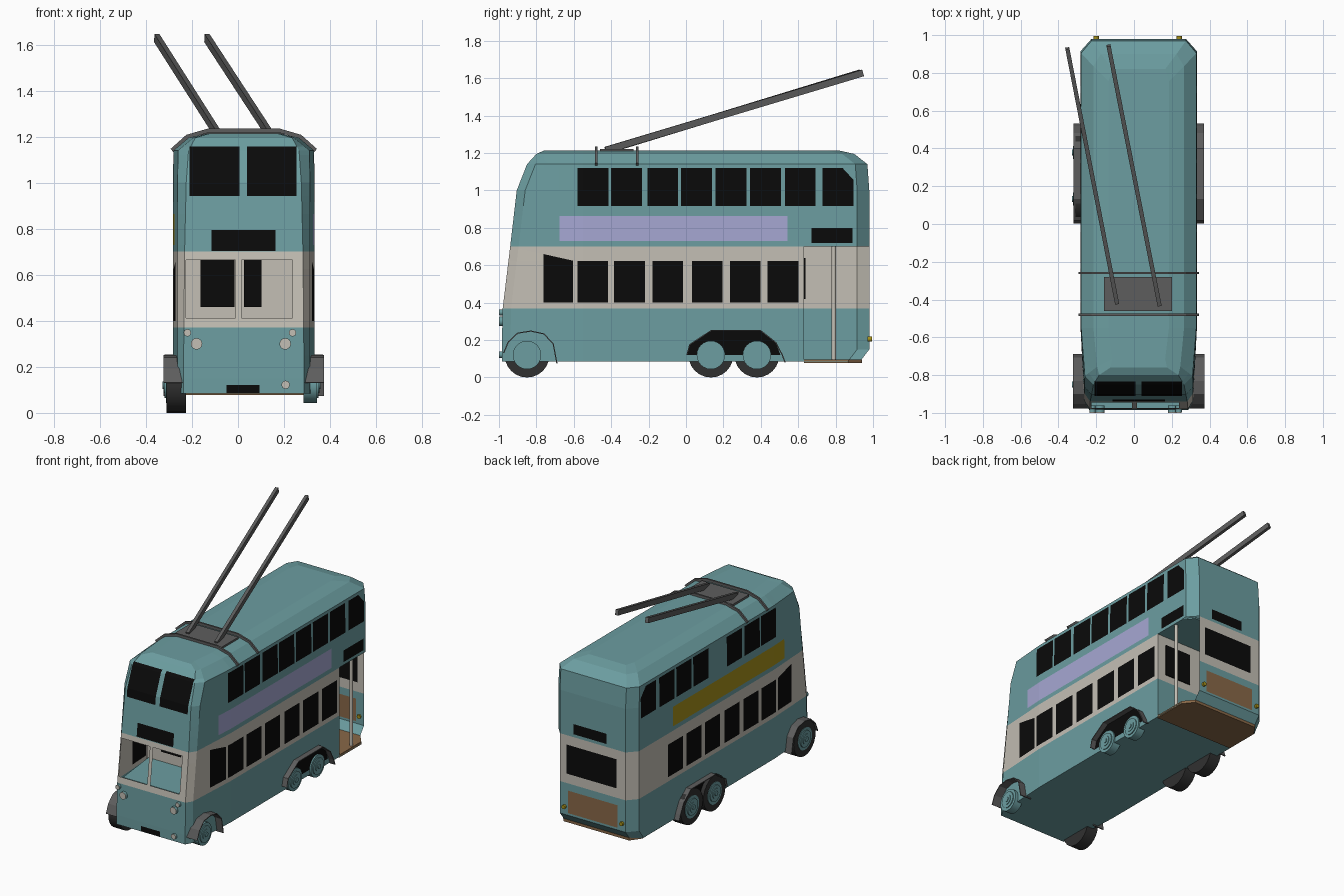
import bpy, bmesh, math
from mathutils import Vector, Matrix

if "Cube" in bpy.data.objects:
    bpy.data.objects.remove(bpy.data.objects["Cube"], do_unlink=True)

CX = 0.025  # body centreline; parts are modelled about it


def material(name, r, g, b):
    m = bpy.data.materials.new(name)
    m.use_nodes = True
    m.diffuse_color = (r, g, b, 1)
    m.node_tree.nodes["Principled BSDF"].inputs["Base Color"].default_value = (r, g, b, 1)
    return m


TEAL = material("teal_paint", 0.15, 0.34, 0.355)
CREAM = material("cream_paint", 0.55, 0.52, 0.46)
BLACK = material("black_glass", 0.003, 0.003, 0.003)
GREY = material("dark_grey_metal", 0.11, 0.11, 0.11)
TYRE = material("tyre_rubber", 0.03, 0.03, 0.03)
LILAC = material("lilac_panel", 0.38, 0.39, 0.65)
YELLOW = material("mustard_panel", 0.38, 0.28, 0.01)
BROWN = material("brown_wood", 0.25, 0.14, 0.065)
PALETTE = [TEAL, CREAM, BLACK, LILAC, YELLOW, BROWN]


def finish(name, bm, *mats):
    mesh = bpy.data.meshes.new(name)
    bm.to_mesh(mesh)
    bm.free()
    for m in mats:
        mesh.materials.append(m)
    obj = bpy.data.objects.new(name, mesh)
    obj.location.x = CX
    bpy.context.collection.objects.link(obj)
    return obj


def place(axis, a, b, c):
    """Point (a, b) in the plane across an axis, at c along it."""
    return [(c, a, b), (a, c, b), (a, b, c)][axis]


def prism(name, axis, pts, lo, hi, mat):
    bm = bmesh.new()
    ends = [[bm.verts.new(place(axis, a, b, c)) for a, b in pts] for c in (lo, hi)]
    for ring in ends:
        bm.faces.new(ring)
    for i in range(len(pts)):
        j = (i + 1) % len(pts)
        bm.faces.new((ends[0][i], ends[0][j], ends[1][j], ends[1][i]))
    bmesh.ops.recalc_face_normals(bm, faces=bm.faces)
    return finish(name, bm, mat)


def rect(a0, a1, b0, b1):
    return [(a0, b0), (a1, b0), (a1, b1), (a0, b1)]


def strip(name, axis, pts, lo, hi, mat, thick=0.01):
    """Bent sheet following an open path."""
    bm = bmesh.new()
    rows = [[bm.verts.new(place(axis, a, b, c)) for c in (lo, hi)] for a, b in pts]
    for p, q in zip(rows, rows[1:]):
        bm.faces.new((p[0], p[1], q[1], q[0]))
    obj = finish(name, bm, mat)
    mod = obj.modifiers.new("thickness", "SOLIDIFY")
    mod.thickness = thick
    mod.offset = 0
    return obj


def cylinder(name, start, end, radius, mat, sides=24):
    a, b = Vector(start), Vector(end)
    bm = bmesh.new()
    turn = (b - a).to_track_quat("Z", "Y").to_matrix().to_4x4()
    bmesh.ops.create_cone(bm, cap_ends=True, segments=sides, radius1=radius, radius2=radius,
                          depth=(b - a).length, matrix=Matrix.Translation((a + b) / 2) @ turn)
    obj = finish(name, bm, mat)
    bpy.ops.object.select_all(action="DESELECT")
    obj.select_set(True)
    bpy.context.view_layer.objects.active = obj
    bpy.ops.object.shade_smooth_by_angle(angle=math.radians(35))
    return obj


# Body shell: plan outlines stacked by height
# height, front y, rear y, half width, front half width, rear half width
LEVELS = [(0.085, -0.985, 0.93, 0.308, 0.262, 0.25), (0.15, -0.985, 0.98, 0.308, 0.262, 0.25),
          (0.37, -0.98, 0.98, 0.308, 0.26, 0.25), (0.70, -0.94, 0.98, 0.308, 0.257, 0.25),
          (1.0, -0.905, 0.98, 0.308, 0.25, 0.25), (1.14, -0.85, 0.97, 0.305, 0.24, 0.25),
          (1.195, -0.80, 0.90, 0.24, 0.21, 0.20), (1.213, -0.76, 0.82, 0.16, 0.15, 0.14)]
bm = bmesh.new()
rings = []
for z, yf, yr, hw, hf, hr in LEVELS:
    half = [(hf, yf), (hw - 0.02, yf + 0.045), (hw, -0.55), (hw, yr - 0.065), (hr, yr)]
    outline = half + [(-x, y) for x, y in reversed(half)]
    rings.append([bm.verts.new((x, y, z)) for x, y in outline])
for low, high in zip(rings, rings[1:]):
    for i in range(len(low)):
        j = (i + 1) % len(low)
        bm.faces.new((low[i], low[j], high[j], high[i]))
bm.faces.new(rings[0])
bm.faces.new(rings[-1])
bmesh.ops.recalc_face_normals(bm, faces=bm.faces)
for f in bm.faces:
    f.material_index = 1 if 0.37 < f.calc_center_median().z < 0.70 else 0

LEFT, RIGHT = Vector((1, 0, 0)), Vector((-1, 0, 0))
FRONT, BACK = Vector((0, -1, 0)), Vector((0, 1, 0))


def cut(side, pts, mat, limit=0.6):
    """Cut a convex outline into one side of the shell; paint it, or open it if no material."""
    u = 1 if side.x else 0
    cu = sum(p[0] for p in pts) / len(pts)
    cz = sum(p[1] for p in pts) / len(pts)
    planes = []
    for (a0, b0), (a1, b1) in zip(pts, pts[1:] + pts[:1]):
        co, n = Vector((0, 0, b0)), Vector((0, 0, a0 - a1))
        co[u], n[u] = a0, b1 - b0
        mid = Vector((0, 0, cz))
        mid[u] = cu
        n = n if n.dot(mid - co) < 0 else -n
        planes.append((co, n.normalized()))
    for co, n in planes:
        faces = [f for f in bm.faces if f.normal.dot(side) > limit]
        geom = faces + list({e for f in faces for e in f.edges}) + list({v for f in faces for v in f.verts})
        bmesh.ops.bisect_plane(bm, geom=geom, dist=1e-5, plane_co=co, plane_no=n)
        bm.normal_update()
    inside = [f for f in bm.faces if f.normal.dot(side) > limit
              and all((f.calc_center_median() - co).dot(n) < 1e-5 for co, n in planes)]
    if mat is None:
        bmesh.ops.delete(bm, geom=inside, context="FACES")
    else:
        for f in inside:
            f.material_index = PALETTE.index(mat)


# Side windows, panels and wheel wells
UPPER = [-0.58, -0.40, -0.207, -0.027, 0.158, 0.342, 0.528]
LOWER = [-0.58, -0.384, -0.18, 0.032, 0.235, 0.437]
WELL = [(0.005, 0.12), (0.02, 0.176), (0.133, 0.25), (0.40, 0.25), (0.48, 0.187), (0.505, 0.12)]
for side, panel in ((LEFT, LILAC), (RIGHT, YELLOW)):
    for i, y in enumerate(UPPER):
        if side == LEFT or i != 3:
            cut(side, rect(y, y + 0.165, 0.917, 1.12), BLACK)
    cut(side, [(0.73, 0.917), (0.896, 0.917), (0.896, 1.056), (0.837, 1.12), (0.73, 1.12)], BLACK)
    for y in LOWER:
        cut(side, rect(y, y + 0.164, 0.40, 0.624), BLACK)
    cut(side, [(-0.763, 0.40), (-0.603, 0.40), (-0.603, 0.624), (-0.763, 0.66)], BLACK)
    cut(side, rect(-0.677, 0.544, 0.73, 0.864), panel)
    cut(side, WELL, BLACK)
cut(LEFT, rect(0.672, 0.89, 0.72, 0.80), BLACK)

# Front windows, destination box, number plate and open windscreen
for a, b in ((-0.235, -0.018), (0.015, 0.229)):
    cut(FRONT, rect(a, b, 0.943, 1.157), BLACK, 0.3)
cut(FRONT, rect(-0.14, 0.138, 0.704, 0.795), BLACK)
cut(FRONT, rect(-0.075, 0.068, 0.087, 0.122), BLACK)
for a, b in ((-0.25, -0.035), (-0.01, 0.212)):
    cut(FRONT, rect(a, b, 0.413, 0.665), None)

# Rear windows, wooden panel and open platform
cut(BACK, rect(-0.105, 0.145, 0.72, 0.79), BLACK, 0.8)
cut(BACK, rect(-0.18, 0.20, 0.435, 0.635), BLACK, 0.8)
cut(BACK, rect(-0.19, 0.19, 0.165, 0.32), BROWN, 0.8)
cut(LEFT, rect(0.63, 1.0, 0.087, 0.70), None)
finish("body_shell", bm, *PALETTE)

# Driver's cab interior
CAB = [(-0.25, -0.93), (0.25, -0.93), (0.29, -0.59), (-0.29, -0.59)]
prism("cab_floor", 2, CAB, 0.38, 0.39, TEAL)
prism("cab_ceiling", 2, CAB, 0.69, 0.698, CREAM)
prism("cab_partition", 1, rect(-0.30, 0.30, 0.38, 0.70), -0.60, -0.59, CREAM)
for a, b in ((-0.188, -0.04), (0.0, 0.077)):
    prism("cab_partition_window", 1, rect(a, b, 0.46, 0.665), -0.607, -0.60, BLACK)

# Rear platform
PLATFORM = [(-0.30, 0.63), (0.306, 0.63), (0.306, 0.87), (0.25, 0.94), (-0.25, 0.94), (-0.30, 0.87)]
prism("platform_floor", 2, PLATFORM, 0.078, 0.097, BROWN)
prism("platform_ceiling", 2, PLATFORM, 0.70, 0.71, TEAL)
prism("platform_partition_lower", 1, rect(-0.305, 0.305, 0.09, 0.37), 0.622, 0.632, TEAL)
prism("platform_partition_upper", 1, rect(-0.305, 0.305, 0.37, 0.70), 0.622, 0.632, CREAM)
prism("platform_partition_window", 1, rect(0.04, 0.24, 0.42, 0.64), 0.632, 0.638, BLACK)
cylinder("platform_grab_pole", (0.285, 0.79, 0.085), (0.285, 0.79, 0.705), 0.012, CREAM, 12)

# Wheels: tyres on the right side only, hubs on both
for s, face in ((1, 0.315), (-1, 0.335)):
    for y in (-0.85, 0.133, 0.379):
        if s < 0:
            cylinder("tyre", (-0.25, y, 0.12), (-0.335, y, 0.12), 0.12, TYRE)
        for r, out in ((0.076, 0.003), (0.056, 0.009), (0.034, 0.013), (0.016, 0.018)):
            cylinder("wheel_hub", (s * 0.26, y, 0.12), (s * (face + out), y, 0.12), r, TEAL)

# Mudguards
FRONT_GUARD = [(-0.975, 0.13), (-0.95, 0.19), (-0.90, 0.237), (-0.83, 0.248),
               (-0.76, 0.233), (-0.71, 0.18), (-0.69, 0.075)]
for s in (1, -1):
    strip("front_mudguard", 0, FRONT_GUARD, s * 0.262, s * 0.348, GREY, 0.006)
    strip("rear_mudguard", 0, WELL[:-1] + [(0.515, 0.12), (0.53, 0.08)], s * 0.30, s * 0.345, GREY, 0.006)

# Lamps
for x, z, r in ((-0.205, 0.30, 0.025), (0.18, 0.30, 0.025), (-0.245, 0.348, 0.016),
                (0.212, 0.348, 0.016), (0.182, 0.122, 0.018)):
    cylinder("lamp_housing", (x, -0.96, z), (x, -0.996, z), r, TEAL, 16)
    cylinder("lamp_lens", (x, -0.995, z), (x, -1.0, z), r * 0.96, CREAM, 16)
for x in (-0.225, 0.215):
    cylinder("tail_lamp", (x, 0.97, 0.205), (x, 0.995, 0.205), 0.014, YELLOW, 12)

# Roof gear: ribs, base and twin collector poles
RIB = [(-0.312, 1.14), (-0.245, 1.20), (-0.155, 1.226), (0.155, 1.226), (0.245, 1.20), (0.312, 1.14)]
for y in (-0.48, -0.26):
    strip("roof_rib", 1, RIB, y - 0.006, y + 0.006, GREY, 0.018)
prism("collector_base", 2, rect(-0.185, 0.175, -0.46, -0.28), 1.19, 1.222, GREY)
for foot, tip in (((-0.115, -0.42, 1.215), (-0.378, 0.93, 1.628)), ((0.11, -0.43, 1.215), (-0.16, 0.945, 1.628))):
    a, b = Vector(foot), Vector(tip)
    bm = bmesh.new()
    pole = (b - a).to_track_quat("Y", "Z").to_matrix().to_4x4()
    bmesh.ops.create_cube(bm, size=1, matrix=Matrix.Translation((a + b) / 2) @ pole
                          @ Matrix.Diagonal((0.022, (b - a).length, 0.036, 1)))
    finish("collector_pole", bm, GREY)
